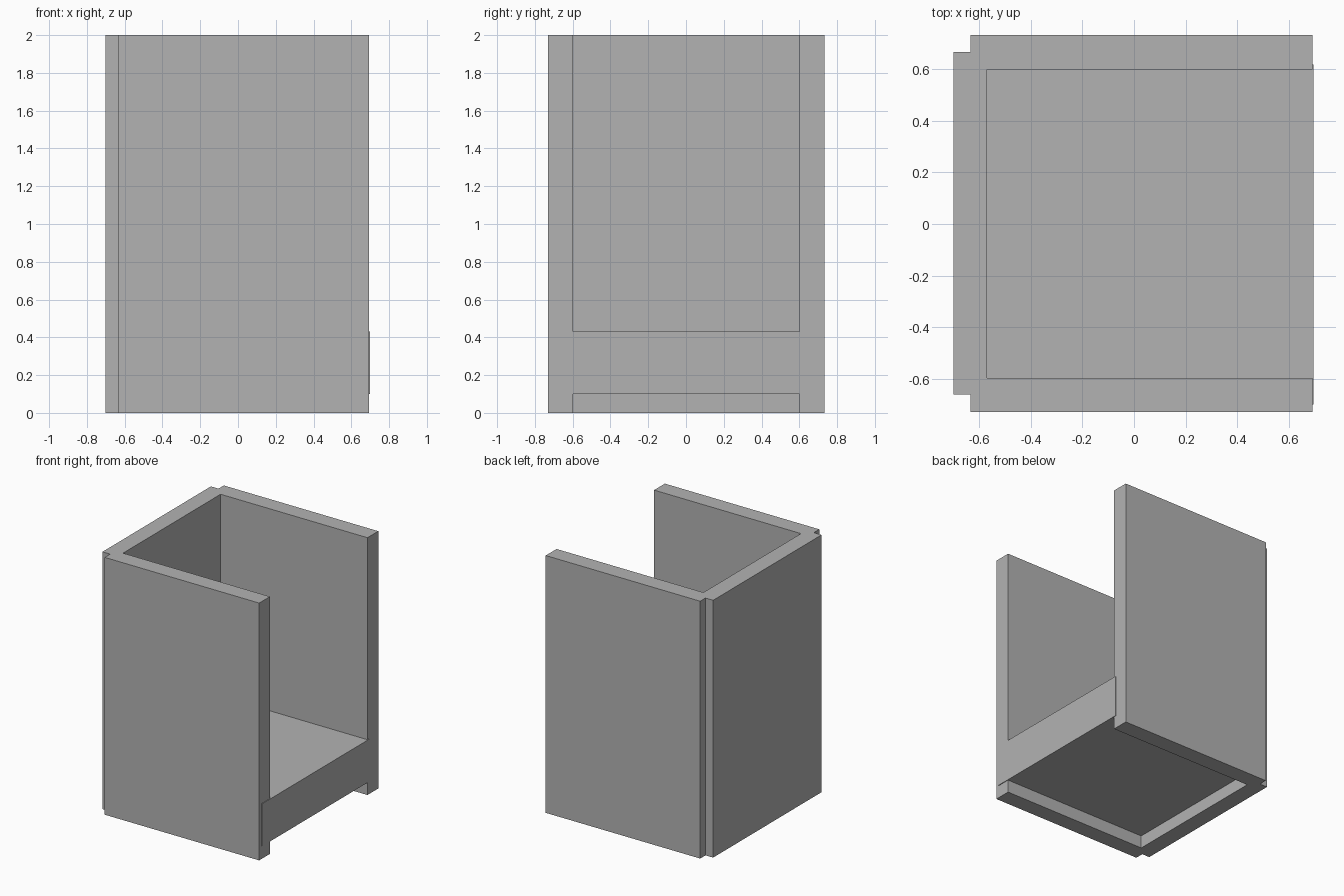
import bpy
import bmesh
from mathutils import Vector

if "Cube" in bpy.data.objects:
    bpy.data.objects.remove(bpy.data.objects["Cube"])

# One plain grey finish for every panel
grey = bpy.data.materials.new("plain grey")
grey.diffuse_color = (0.45, 0.45, 0.45, 1)
grey.use_nodes = True
grey.node_tree.nodes["Principled BSDF"].inputs["Base Color"].default_value = grey.diffuse_color


def panel(name, low, high):
    """Flat-sided board between two opposite corners."""
    low, high = Vector(low), Vector(high)
    bm = bmesh.new()
    bmesh.ops.create_cube(bm, size=1)
    bmesh.ops.scale(bm, vec=high - low, verts=bm.verts)
    bmesh.ops.translate(bm, vec=(low + high) / 2, verts=bm.verts)
    mesh = bpy.data.meshes.new(name)
    bm.to_mesh(mesh)
    bm.free()
    mesh.materials.append(grey)
    obj = bpy.data.objects.new(name, mesh)
    bpy.context.collection.objects.link(obj)
    return obj


# Two tall side walls
panel("front_wall", (-0.635, -0.73, 0), (0.693, -0.598, 2))
panel("rear_wall", (-0.635, 0.60, 0), (0.693, 0.733, 2))

# Closing wall, slightly proud of the side walls and narrower than them
panel("end_wall", (-0.701, -0.663, 0), (-0.57, 0.668, 2))

# Thick raised floor, let into the walls and just proud at the open end
panel("floor_block", (-0.635, -0.70, 0.10), (0.698, 0.62, 0.43))
